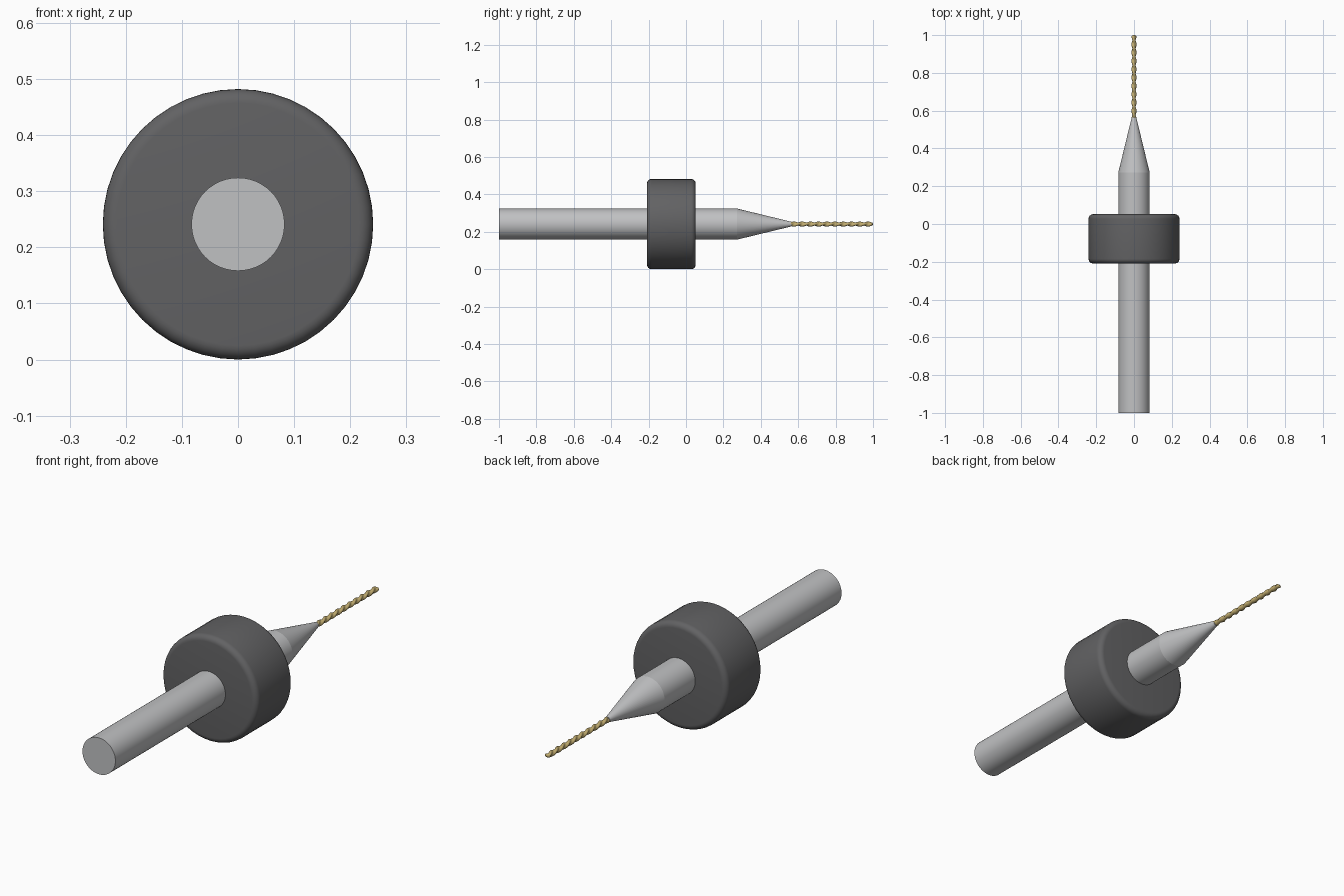
import bpy, bmesh, math

AXIS_Z = 0.241

if "Cube" in bpy.data.objects:
    bpy.data.objects.remove(bpy.data.objects["Cube"])


def material(name, colour):
    mat = bpy.data.materials.new(name)
    mat.use_nodes = True
    mat.diffuse_color = (*colour, 1)
    mat.node_tree.nodes["Principled BSDF"].inputs["Base Color"].default_value = (*colour, 1)
    return mat


steel = material("light_steel", (0.53, 0.535, 0.545))
rubber = material("dark_grey", (0.122, 0.122, 0.126))
gold = material("gold", (0.53, 0.41, 0.16))


def loft(name, rings, mat, angle=35):
    """Skin equal-length rings of points, cap both ends, smooth by angle."""
    bm = bmesh.new()
    loops = [[bm.verts.new(p) for p in ring] for ring in rings]
    for a, b in zip(loops, loops[1:]):
        for i in range(len(a)):
            j = (i + 1) % len(a)
            bm.faces.new((a[i], a[j], b[j], b[i]))
    bm.faces.new(loops[0])
    bm.faces.new(loops[-1])
    bmesh.ops.recalc_face_normals(bm, faces=bm.faces[:])
    mesh = bpy.data.meshes.new(name)
    bm.to_mesh(mesh)
    bm.free()
    mesh.materials.append(mat)
    obj = bpy.data.objects.new(name, mesh)
    bpy.context.collection.objects.link(obj)
    bpy.ops.object.select_all(action="DESELECT")
    obj.select_set(True)
    bpy.context.view_layer.objects.active = obj
    bpy.ops.object.shade_smooth_by_angle(angle=math.radians(angle))
    return obj


def ring(y, radius, sides=48, twist=0.0, flute=0.0):
    """Circle about the long axis, optionally pinched into two lobes."""
    points = []
    for i in range(sides):
        t = math.tau * i / sides
        r = radius * (1 - flute * (0.5 - 0.5 * math.cos(2 * t)))
        points.append((r * math.cos(t + twist), y, AXIS_Z + r * math.sin(t + twist)))
    return points


# Straight shank and tapered neck
loft("shank", [ring(-1, 0.083), ring(0.273, 0.083)], steel)
loft("tapered_neck", [ring(0.273, 0.083), ring(0.565, 0.012)], steel)

# Depth collar with rounded rims
R, BACK, FRONT, ROUND = 0.241, 0.052, -0.209, 0.025
arc = [math.pi / 2 * k / 6 for k in range(7)]
profile = [(FRONT + ROUND * (1 - math.sin(a)), R - ROUND * (1 - math.cos(a))) for a in reversed(arc)]
profile += [(BACK - ROUND * (1 - math.sin(a)), R - ROUND * (1 - math.cos(a))) for a in arc]
loft("depth_collar", [ring(y, r) for y, r in profile], rubber)

# Twisted two-flute cutting bit with a blunt point
START, END, TURNS, STEPS = 0.555, 0.995, 5, 120
rings = []
for k in range(STEPS + 1):
    f = k / STEPS
    rings.append(ring(START + (END - START) * f, 0.0135, 16, math.tau * TURNS * f, 0.4))
rings.append(ring(1, 0.004, 16, math.tau * TURNS, 0.4))
loft("twist_bit", rings, gold, 45)
